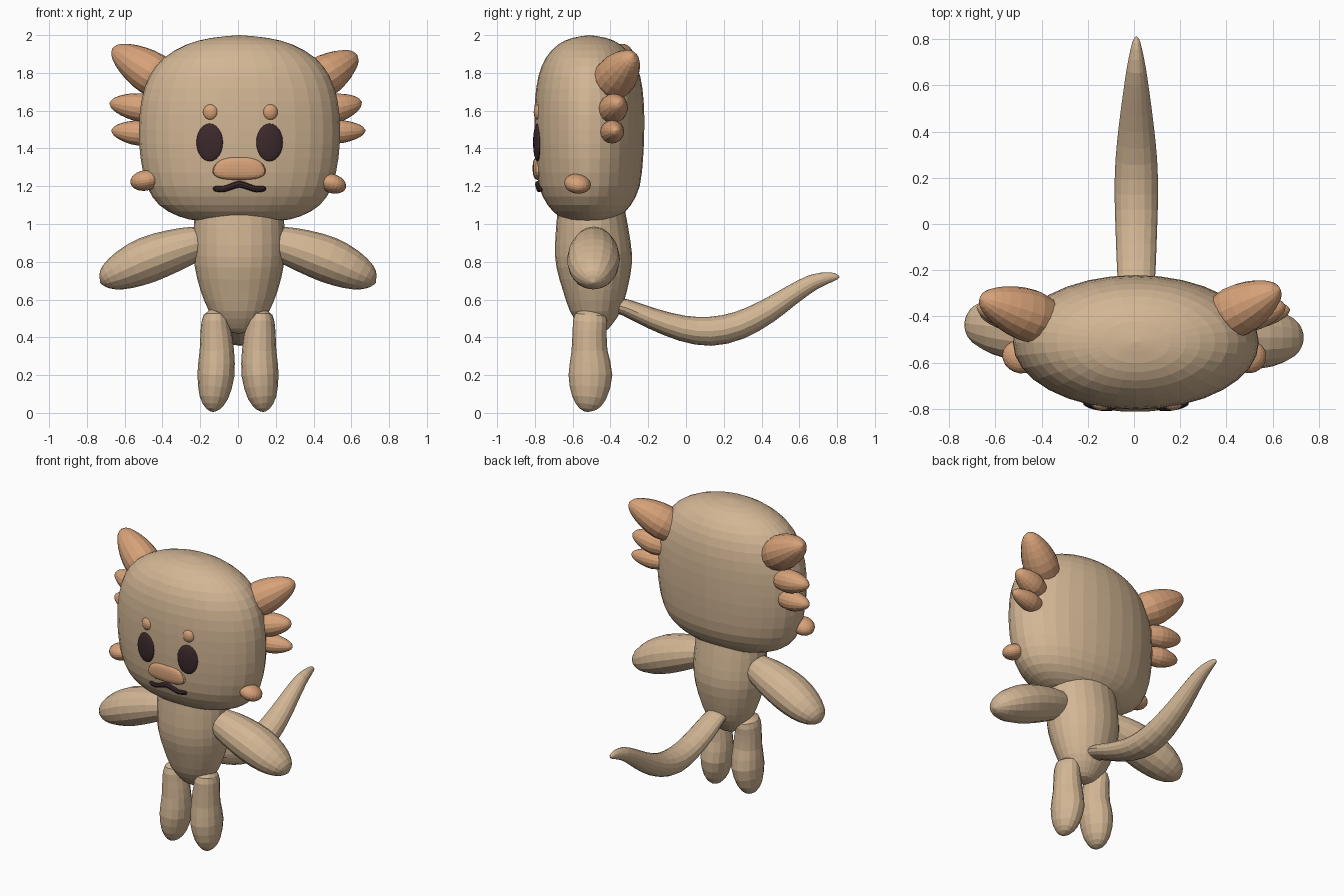
import bpy, bmesh, math
from mathutils import Vector, Matrix

start = bpy.data.objects.get("Cube")
if start:
    bpy.data.objects.remove(start, do_unlink=True)


def material(name, colour):
    mat = bpy.data.materials.new(name)
    mat.use_nodes = True
    rgba = (*colour, 1)
    mat.diffuse_color = rgba
    mat.node_tree.nodes["Principled BSDF"].inputs["Base Color"].default_value = rgba
    return mat


tan = material("tan skin", (.65, .47, .3))
peach = material("peach horn", (.68, .36, .19))
dark = material("dark brown", (.045, .022, .025))


def finish(name, bm, mat):
    bmesh.ops.recalc_face_normals(bm, faces=bm.faces)
    mesh = bpy.data.meshes.new(name)
    bm.to_mesh(mesh)
    bm.free()
    mesh.materials.append(mat)
    obj = bpy.data.objects.new(name, mesh)
    bpy.context.collection.objects.link(obj)
    return obj


def resample(stations, steps):
    """Catmull-Rom interpolation of station tuples."""
    last = len(stations) - 1
    result = []
    for i in range(last):
        a, b, c, d = (stations[min(max(i + k, 0), last)] for k in (-1, 0, 1, 2))
        for s in range(steps):
            t = s / steps
            result.append([
                q + t / 2 * (r - p + t * (2 * p - 5 * q + 4 * r - w + t * (3 * (q - r) + w - p)))
                for p, q, r, w in zip(a, b, c, d)])
    result.append(list(stations[last]))
    return result


def loft(name, stations, side, mat, segments=16, steps=2):
    """Skin elliptical rings; station = x, y, z, radius along side, radius across."""
    rows = resample(stations, steps)
    centres = [Vector(row[:3]) for row in rows]
    side = Vector(side)
    bm = bmesh.new()
    rings = []
    for i, row in enumerate(rows):
        tangent = (centres[min(i + 1, len(rows) - 1)] - centres[max(i - 1, 0)]).normalized()
        u = (side - tangent * side.dot(tangent)).normalized()
        v = tangent.cross(u)
        ra, rb = max(row[3], .002), max(row[4], .002)
        angles = [math.tau * k / segments for k in range(segments)]
        rings.append([bm.verts.new(centres[i] + u * ra * math.cos(a) + v * rb * math.sin(a))
                      for a in angles])
    for low, high in zip(rings, rings[1:]):
        for k in range(segments):
            n = (k + 1) % segments
            bm.faces.new((low[k], low[n], high[n], high[k]))
    bm.faces.new(rings[0])
    bm.faces.new(rings[-1])
    return finish(name, bm, mat)


def horn(name, base, tip, radius):
    """Rounded spike from a buried base to a blunt tip."""
    base, tip = Vector(base), Vector(tip)
    profile = ((0, .8), (.3, 1), (.6, .86), (.83, .58), (.95, .31), (1, 0))
    stations = [(*base.lerp(tip, t), radius * r, radius * r) for t, r in profile]
    loft(name, stations, (0, 1, 0), peach)


def ellipsoid(name, centre, radii, mat, turn=0, tilt=0):
    bm = bmesh.new()
    bmesh.ops.create_uvsphere(bm, u_segments=20, v_segments=12, radius=1)
    move = (Matrix.Translation(centre) @ Matrix.Rotation(turn, 4, "Z")
            @ Matrix.Rotation(tilt, 4, "Y") @ Matrix.Diagonal((*radii, 1)))
    bmesh.ops.transform(bm, matrix=move, verts=bm.verts)
    return finish(name, bm, mat)


# Head: broad, flattened dome with a rounded jaw (z, half width, half depth)
head = ((1.01, 0, 0), (1.015, .2, .1), (1.04, .32, .16), (1.1, .425, .22),
        (1.2, .49, .267), (1.35, .524, .285), (1.5, .532, .291), (1.65, .52, .288),
        (1.78, .478, .27), (1.88, .4, .23), (1.95, .28, .165), (1.985, .15, .09), (2, 0, 0))
loft("head", [(.008, -.512, z, w, d) for z, w, d in head], (1, 0, 0), tan, 32)

# Body: egg shape narrowing towards the hips (z, half width, centre y, half depth)
body = ((.42, 0, -.48, 0), (.43, .06, -.48, .05), (.47, .11, -.48, .09),
        (.54, .16, -.48, .135), (.65, .205, -.481, .17), (.78, .236, -.486, .2),
        (.9, .242, -.494, .2), (1.06, .236, -.502, .18))
loft("body", [(.006, y, z, w, d) for z, w, y, d in body], (1, 0, 0), tan, 24)

# Legs: soft pegs swelling at the feet (z, offset, half width, centre y, half depth)
leg = ((.005, .132, 0, -.52, 0), (.02, .132, .035, -.52, .045), (.08, .128, .075, -.513, .09),
       (.2, .117, .098, -.506, .116), (.33, .112, .091, -.511, .095),
       (.44, .118, .08, -.51, .09), (.52, .12, .062, -.505, .082), (.56, .12, 0, -.5, 0))
# Arms: paddles hanging outward (offset, backward share, z, half depth, half height)
arm = ((.14, 0, .9, .07, .07), (.22, .1, .895, .1, .092), (.34, .3, .86, .128, .112),
       (.48, .55, .81, .14, .122), (.6, .8, .757, .125, .105), (.68, .92, .718, .088, .073),
       (.715, .98, .697, .045, .037), (.73, 1, .69, 0, 0))
for label, sign, sweep in (("left", 1, -.005), ("right", -1, .06)):
    loft(label + "_leg", [(sign * x, y, z, w, d) for z, x, w, y, d in leg], (1, 0, 0), tan)
    loft(label + "_arm", [(sign * x, -.487 + sweep * s, z, d, h) for x, s, z, d, h in arm],
         (0, 1, 0), tan)

# Tail: sagging sweep with an upturned tip (y, z, half width, half height)
tail = ((-.42, .58, .06, .035), (-.32, .558, .075, .045), (-.18, .5, .084, .056),
        (-.02, .448, .09, .068), (.13, .432, .094, .077), (.28, .463, .09, .074),
        (.43, .538, .075, .065), (.56, .624, .058, .053), (.67, .69, .042, .043),
        (.76, .717, .024, .028), (.8, .72, .012, .014), (.812, .72, 0, 0))
loft("tail", [(.01, y, z, w, h) for y, z, w, h in tail], (1, 0, 0), tan)

# Horns and cheek frills
horn("left_upper_horn", (.36, -.42, 1.72), (.63, -.28, 1.895), .112)
horn("right_upper_horn", (-.36, -.43, 1.735), (-.665, -.32, 1.93), .115)
horn("left_middle_horn", (.44, -.4, 1.595), (.655, -.355, 1.645), .077)
horn("right_middle_horn", (-.44, -.4, 1.605), (-.68, -.36, 1.64), .075)
horn("left_lower_horn", (.46, -.4, 1.485), (.675, -.37, 1.495), .062)
horn("right_lower_horn", (-.46, -.41, 1.475), (-.67, -.38, 1.495), .066)
ellipsoid("left_cheek", (.5, -.575, 1.213), (.075, .07, .05), peach, .4, .3)
ellipsoid("right_cheek", (-.492, -.575, 1.23), (.08, .07, .054), peach, -.4, -.15)

# Eyes and brow spots
for label, x, turn in (("left", .167, .16), ("right", -.15, -.16)):
    ellipsoid(label + "_eye", (x, -.787, 1.432), (.071, .02, .1), dark, turn)
    ellipsoid(label + "_brow", (x + .004, -.78, 1.592), (.04, .026, .042), peach, turn)

# Nose: wide pad with squared ends, narrower towards the top
nose = ellipsoid("nose", (0, 0, 0), (1, 1, 1), peach)
for vert in nose.data.vertices:
    x, y, z = (math.copysign(abs(c) ** .8, c) for c in vert.co)
    vert.co = (.006 + x * (.138 - .02 * z), -.782 + y * .03, 1.295 + z * .062)

# Mouth: thin wavy line
half = ((.14, 1.187, 0), (.132, 1.187, .013), (.09, 1.184, .016),
        (.05, 1.196, .016), (.0, 1.211, .018))
line = [(-x, z, r) for x, z, r in half] + [(x, z, r) for x, z, r in half[-2::-1]]
loft("mouth", [(x + .008, -.782 + x * x * .7, z, r, r) for x, z, r in line],
     (0, 1, 0), dark, 8)
